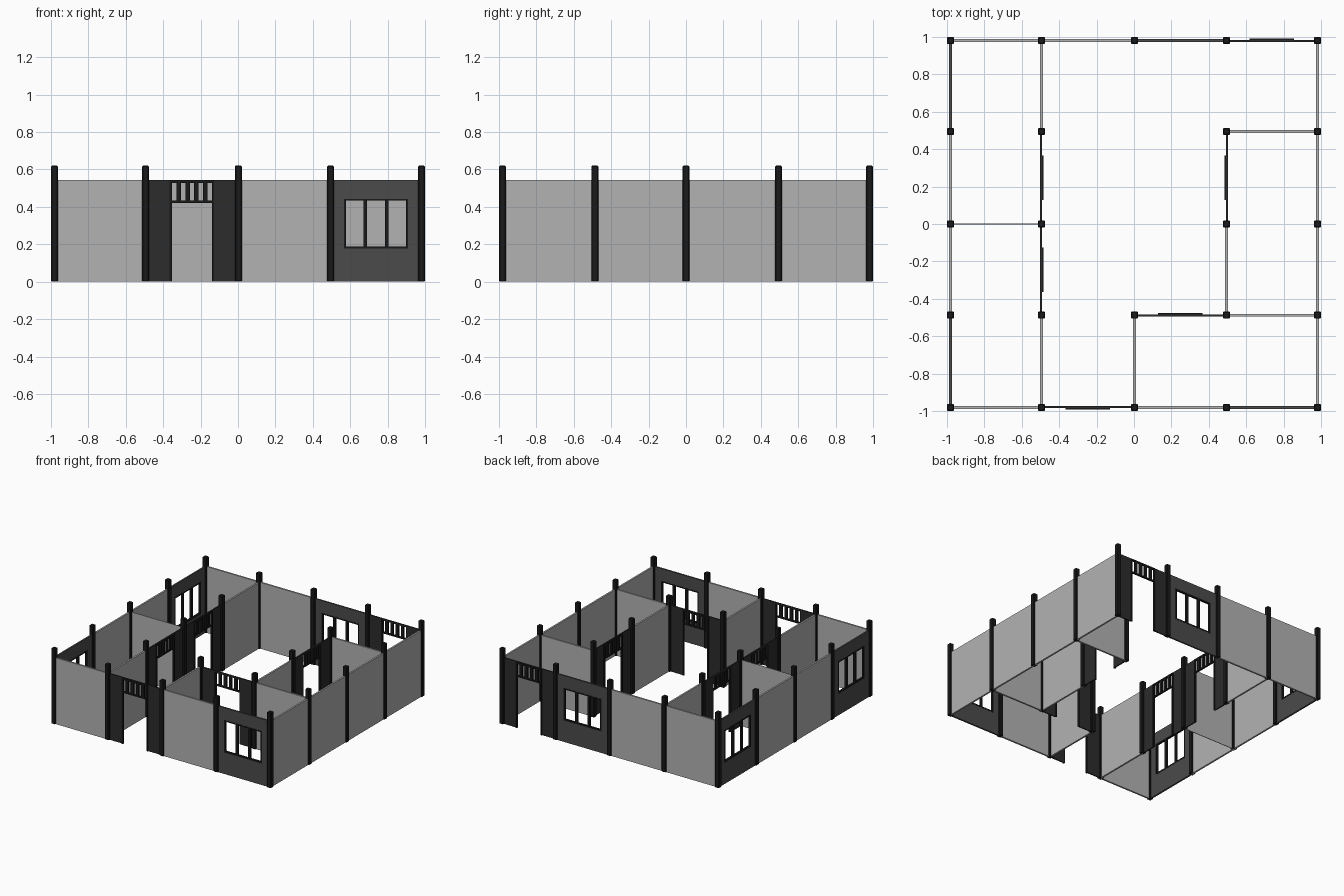
import bpy, bmesh, math
from mathutils import Matrix

if "Cube" in bpy.data.objects:
    bpy.data.objects.remove(bpy.data.objects["Cube"])

X = [-0.981, -0.4945, 0.0025, 0.4945, 0.981]
Y = [-0.981, -0.487, 0.0, 0.4945, 0.981]
WALL_H, POST_H, POST_W = 0.544, 0.62, 0.037


def material(name, v):
    m = bpy.data.materials.new(name)
    m.diffuse_color = (v, v, v, 1)
    m.use_nodes = True
    m.node_tree.nodes["Principled BSDF"].inputs["Base Color"].default_value = m.diffuse_color
    return m


WALL = material("wall_grey", 0.45)
WINDOW = material("window_wall_grey", 0.07)
DOOR = material("door_wall_grey", 0.025)
TRIM = material("trim_black", 0.01)


def rect(x0, x1, z0, z1):
    return [(x0, z0), (x1, z0), (x1, z1), (x0, z1)]


def panel(name, loops, thick, mat, place, offset=0.0):
    """Upright plate from an outline plus hole loops, moved along its normal."""
    cu = bpy.data.curves.new(name, 'CURVE')
    cu.dimensions = '2D'
    cu.fill_mode = 'BOTH'
    cu.extrude = thick / 2
    for loop in loops:
        sp = cu.splines.new('POLY')
        sp.points.add(len(loop) - 1)
        for p, (a, b) in zip(sp.points, loop):
            p.co = (a, b, 0, 1)
        sp.use_cyclic_u = True
    tmp = bpy.data.objects.new(name + "_outline", cu)
    bpy.context.collection.objects.link(tmp)
    dg = bpy.context.evaluated_depsgraph_get()
    me = bpy.data.meshes.new_from_object(tmp.evaluated_get(dg))
    bpy.data.objects.remove(tmp)
    bm = bmesh.new()
    bm.from_mesh(me)
    bmesh.ops.remove_doubles(bm, verts=bm.verts, dist=1e-5)
    bmesh.ops.transform(bm, verts=bm.verts,
                        matrix=Matrix.Translation((0, offset, 0)) @ Matrix.Rotation(math.pi / 2, 4, 'X'))
    bmesh.ops.recalc_face_normals(bm, faces=bm.faces)
    bm.to_mesh(me)
    bm.free()
    for p in me.polygons:
        p.use_smooth = False
    me.materials.clear()
    me.materials.append(mat)
    ob = bpy.data.objects.new(name, me)
    bpy.context.collection.objects.link(ob)
    ob.matrix_world = place


def wall(kind, a, b, side=1):
    """Wall between two grid nodes; side puts the door trim on one face."""
    (x0, y0), (x1, y1) = [(X[i], Y[j]) for i, j in (a, b)]
    place = (Matrix.Translation(((x0 + x1) / 2, (y0 + y1) / 2, 0))
             @ Matrix.Rotation(math.atan2(y1 - y0, x1 - x0), 4, 'Z'))
    h = math.hypot(x1 - x0, y1 - y0) / 2
    outer = rect(-h, h, 0, WALL_H)
    if kind == "plain":
        panel("plain_wall", [outer], 0.014, WALL, place)
    elif kind == "thin":
        panel("thin_partition", [outer], 0.005, WALL, place)
    elif kind == "window":
        panel("window_wall", [outer, rect(-.166, .166, .182, .438)], 0.014, WINDOW, place)
        panes = [rect(c - .047, c + .047, .188, .433) for c in (-.113, 0, .113)]
        panel("window_frame", [rect(-.171, .171, .177, .443)] + panes, 0.017, TRIM, place)
    else:
        # wall with a doorway, then the jambs with a slotted transom
        w = .114
        panel("door_wall", [[(-h, 0), (-w, 0), (-w, .534), (w, .534), (w, 0), (h, 0),
                             (h, WALL_H), (-h, WALL_H)]], 0.01, DOOR, place, -side * .002)
        o, i = .119, .107
        frame = [(-o, 0), (-i, 0), (-i, .422), (i, .422), (i, 0), (o, 0), (o, .54), (-o, .54)]
        slots = [rect(k * .0475 - .0115, k * .0475 + .0115, .433, .528) for k in range(-2, 3)]
        panel("door_frame", [frame] + slots, 0.014, TRIM, place, side * .003)


# posts on the grid nodes, with softened corners
for j in range(5):
    for i in range(5):
        if i == 2 and j in (2, 3):
            continue
        bpy.ops.mesh.primitive_cube_add(size=1, location=(X[i], Y[j], POST_H / 2))
        ob = bpy.context.object
        ob.name = "post"
        ob.scale = (POST_W, POST_W, POST_H)
        bpy.ops.object.transform_apply(location=False, rotation=False, scale=True)
        bev = ob.modifiers.new("soft_edges", 'BEVEL')
        bev.width = 0.004
        bev.segments = 1
        ob.data.materials.append(TRIM)

# front and back walls
for i, (front, back) in enumerate(zip(("plain", "door", "plain", "window"),
                                      ("plain", "plain", "window", "door"))):
    wall(front, (i, 0), (i + 1, 0), -1)
    wall(back, (i, 4), (i + 1, 4), 1)

# left, right and long inner wall
for j in range(4):
    outer_end = j in (0, 3)
    wall("window" if outer_end else "plain", (0, j), (0, j + 1))
    wall("plain", (4, j), (4, j + 1))
    wall("plain" if outer_end else "door", (1, j), (1, j + 1), -1)

# inner partitions
wall("thin", (0, 2), (1, 2))
wall("plain", (2, 0), (2, 1))
wall("door", (2, 1), (3, 1), 1)
wall("plain", (3, 1), (4, 1))
wall("plain", (3, 1), (3, 2))
wall("door", (3, 2), (3, 3), 1)
wall("plain", (3, 3), (4, 3))
